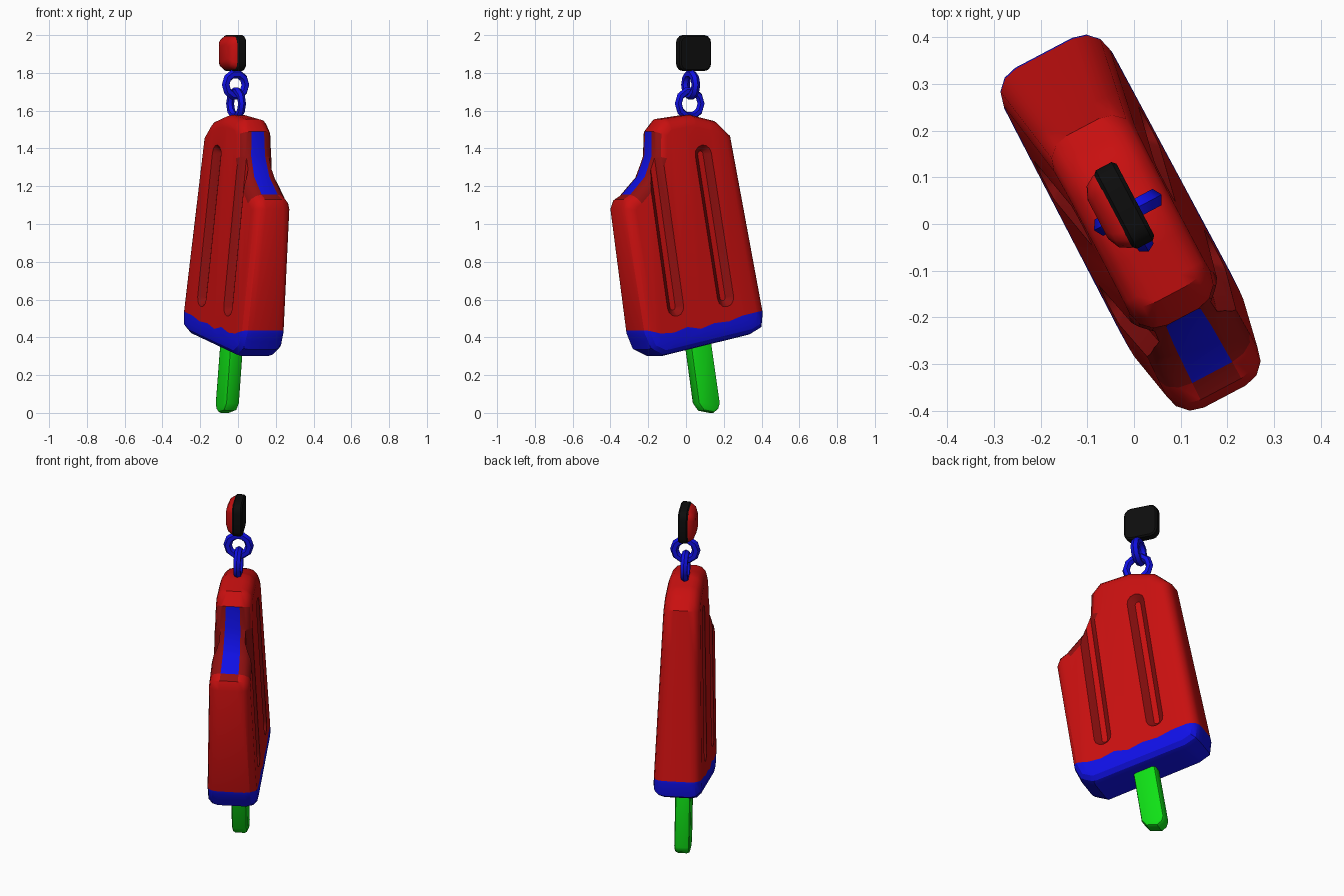
import bpy, bmesh, math
from mathutils import Vector

if "Cube" in bpy.data.objects:
    bpy.data.objects.remove(bpy.data.objects["Cube"])

TURN = math.radians(-62.2)   # whole model is turned about z


def material(name, rgb):
    m = bpy.data.materials.new(name)
    m.diffuse_color = (*rgb, 1)
    m.use_nodes = True
    m.node_tree.nodes["Principled BSDF"].inputs["Base Color"].default_value = m.diffuse_color
    return m


red = material("red", (0.58, 0.005, 0.005))
blue = material("blue", (0.005, 0.005, 0.78))
dark_red = material("dark red", (0.28, 0.005, 0.005))
green = material("green", (0.005, 0.75, 0.008))
black = material("black", (0.004, 0.004, 0.004))


def finish(bm, name, mats):
    bmesh.ops.recalc_face_normals(bm, faces=bm.faces[:])
    me = bpy.data.meshes.new(name)
    bm.to_mesh(me)
    bm.free()
    for m in mats:
        me.materials.append(m)
    ob = bpy.data.objects.new(name, me)
    ob.rotation_euler.z = TURN
    bpy.context.collection.objects.link(ob)
    return ob


def activate(ob):
    bpy.ops.object.select_all(action='DESELECT')
    ob.select_set(True)
    bpy.context.view_layer.objects.active = ob


def smooth(ob, angle=35):
    activate(ob)
    bpy.ops.object.shade_smooth_by_angle(angle=math.radians(angle))


def slab(outline, half, bevel, segments):
    """Outline in the x-z plane thickened along y, with rounded rims."""
    bm = bmesh.new()
    rims = [[bm.verts.new((u, s * half(z), z)) for u, z in outline] for s in (-1, 1)]
    n = len(outline)
    walls = [bm.faces.new((rims[0][i], rims[0][(i + 1) % n], rims[1][(i + 1) % n], rims[1][i]))
             for i in range(n)]
    caps = [bm.faces.new(r) for r in rims]
    bmesh.ops.recalc_face_normals(bm, faces=bm.faces[:])
    return bm, walls, caps


def round_rims(bm, caps, offset, segments):
    edges = list({e for f in caps for e in f.edges})
    bmesh.ops.bevel(bm, geom=edges, offset=offset, segments=segments, profile=0.5,
                    affect='EDGES', clamp_overlap=False, material=0)


# Ice bar: leaning, tapered slab with a bite out of the upper corner
def bar_half(z):
    return 0.13 - 0.033 * (z - 0.5)


bar_outline = [(0.19, 0.30), (0.27, 0.335), (0.31, 0.42), (0.418, 1.08), (0.40, 1.13),
               (0.36, 1.155), (0.27, 1.25), (0.228, 1.36), (0.225, 1.49), (0.17, 1.555),
               (0.0, 1.578), (-0.15, 1.545), (-0.235, 1.47), (-0.415, 0.53),
               (-0.405, 0.45), (-0.34, 0.415)]
bm, walls, caps = slab(bar_outline, bar_half, 0.06, 3)
for i in (5, 6, 7):                      # bite wall shows the filling
    walls[i].material_index = 1
round_rims(bm, caps, 0.06, 3)
for f in bm.faces:                       # dark rim round the bite
    c = f.calc_center_median()
    if f.material_index == 0 and c.x > 0.19 and 1.14 < c.z < 1.5:
        f.material_index = 2

# Wavy blue dip line, cut column by column
wave = [(-0.6, 0.57), (-0.36, 0.535), (-0.27, 0.515), (-0.19, 0.485), (-0.10, 0.475),
        (-0.02, 0.445), (0.06, 0.455), (0.14, 0.425), (0.22, 0.42), (0.29, 0.435), (0.6, 0.44)]


def cut(faces, co, no):
    geom = list({x for f in faces for x in (*f.verts, *f.edges)}) + faces
    bmesh.ops.bisect_plane(bm, geom=geom, dist=1e-5, plane_co=co, plane_no=no)


for u, z in wave[1:-1]:
    cut(bm.faces[:], (u, 0, z), (1, 0, 0))
for (u0, z0), (u1, z1) in zip(wave, wave[1:]):
    column = [f for f in bm.faces if u0 < f.calc_center_median().x < u1]
    normal = Vector((z0 - z1, 0, u1 - u0)).normalized()
    cut(column, (u0, 0, z0), normal)
    for f in bm.faces:
        c = f.calc_center_median()
        if u0 < c.x < u1 and (c - Vector((u0, 0, z0))).dot(normal) < 0:
            f.material_index = 1
bar = finish(bm, "ice_bar", [red, blue, dark_red])


# Long pressed grooves, two on each broad side
def groove_cutter(top, bottom, side):
    bm = bmesh.new()
    a, b = Vector(top), Vector(bottom)
    d = (a - b).normalized()
    turn = math.atan2(d.y, d.x)
    rings = []
    for r, depth in ((0.068, 0.02), (0.016, -0.034)):
        ring = []
        for end, start in ((a, -90), (b, 90)):
            for k in range(7):
                t = turn + math.radians(start + 30 * k)
                u, z = end.x + r * math.cos(t), end.y + r * math.sin(t)
                ring.append(bm.verts.new((u, side * (bar_half(z) + depth), z)))
        rings.append(ring)
    n = len(rings[0])
    for i in range(n):
        j = (i + 1) % n
        bm.faces.new((rings[0][i], rings[0][j], rings[1][j], rings[1][i])).material_index = 2
    bm.faces.new(rings[0])
    bm.faces.new(rings[1])               # narrow floor stays red
    ob = finish(bm, "groove_cutter", [red, blue, dark_red])
    ob.hide_render = True
    return ob


for side in (-1, 1):
    for top, bottom in (((-0.05, 1.37), (-0.17, 0.61)), ((0.245, 1.38), (0.13, 0.56))):
        cutter = groove_cutter(top, bottom, side)
        mod = bar.modifiers.new("groove", 'BOOLEAN')
        mod.operation = 'DIFFERENCE'
        mod.solver = 'EXACT'
        mod.object = cutter
        activate(bar)
        bpy.context.view_layer.update()
        bpy.ops.object.modifier_apply(modifier=mod.name)
        bpy.data.objects.remove(cutter)
smooth(bar, 30)

# Stick
stick_outline = [(-0.15, 0.0), (-0.085, 0.012), (-0.055, 0.05), (0.002, 0.42),
                 (-0.128, 0.42), (-0.188, 0.05), (-0.178, 0.02)]
bm, walls, caps = slab(stick_outline, lambda z: 0.042, 0.018, 2)
round_rims(bm, caps, 0.018, 2)
smooth(finish(bm, "stick", [green]))

# Two linked chain rings at right angles to each other
for name, u, z, major, minor, spin in (("lower_ring", -0.022, 1.637, 0.068, 0.021, 0),
                                       ("upper_ring", -0.028, 1.737, 0.059, 0.023, math.pi / 2)):
    bpy.ops.mesh.primitive_torus_add(major_segments=10, minor_segments=6,
                                     major_radius=major, minor_radius=minor)
    ring = bpy.context.object
    ring.name = name
    ring.location = (u * math.cos(TURN), u * math.sin(TURN), z)
    ring.rotation_euler = (math.pi / 2, 0, TURN + spin)
    ring.data.materials.append(blue)
    smooth(ring, 40)

# Clasp: black rounded square plate with a domed red front
CU, CZ, S, R = -0.045, 1.905, 0.095, 0.04


def rounded_square(scale):
    pts = []
    for q in range(4):
        mid = math.radians(45 + 90 * q)
        cx = math.copysign(S - R, math.cos(mid))
        cz = math.copysign(S - R, math.sin(mid))
        for k in range(4):
            t = math.radians(90 * q + 30 * k)
            pts.append((CU + scale * (cx + R * math.cos(t)), CZ + scale * (cz + R * math.sin(t))))
    return pts


bm, walls, caps = slab(rounded_square(1), lambda z: 0.027, 0.008, 1)
round_rims(bm, caps, 0.008, 1)
smooth(finish(bm, "clasp_plate", [black]))

bm = bmesh.new()
rings = [[bm.verts.new((u, v, z)) for u, z in rounded_square(s)]
         for s, v in ((0.93, -0.024), (0.92, -0.03), (0.78, -0.052), (0.5, -0.064))]
for lo, hi in zip(rings, rings[1:]):
    for i in range(len(lo)):
        j = (i + 1) % len(lo)
        bm.faces.new((lo[i], lo[j], hi[j], hi[i]))
bm.faces.new(rings[0])
bm.faces.new(rings[-1])
smooth(finish(bm, "clasp_dome", [red]))
